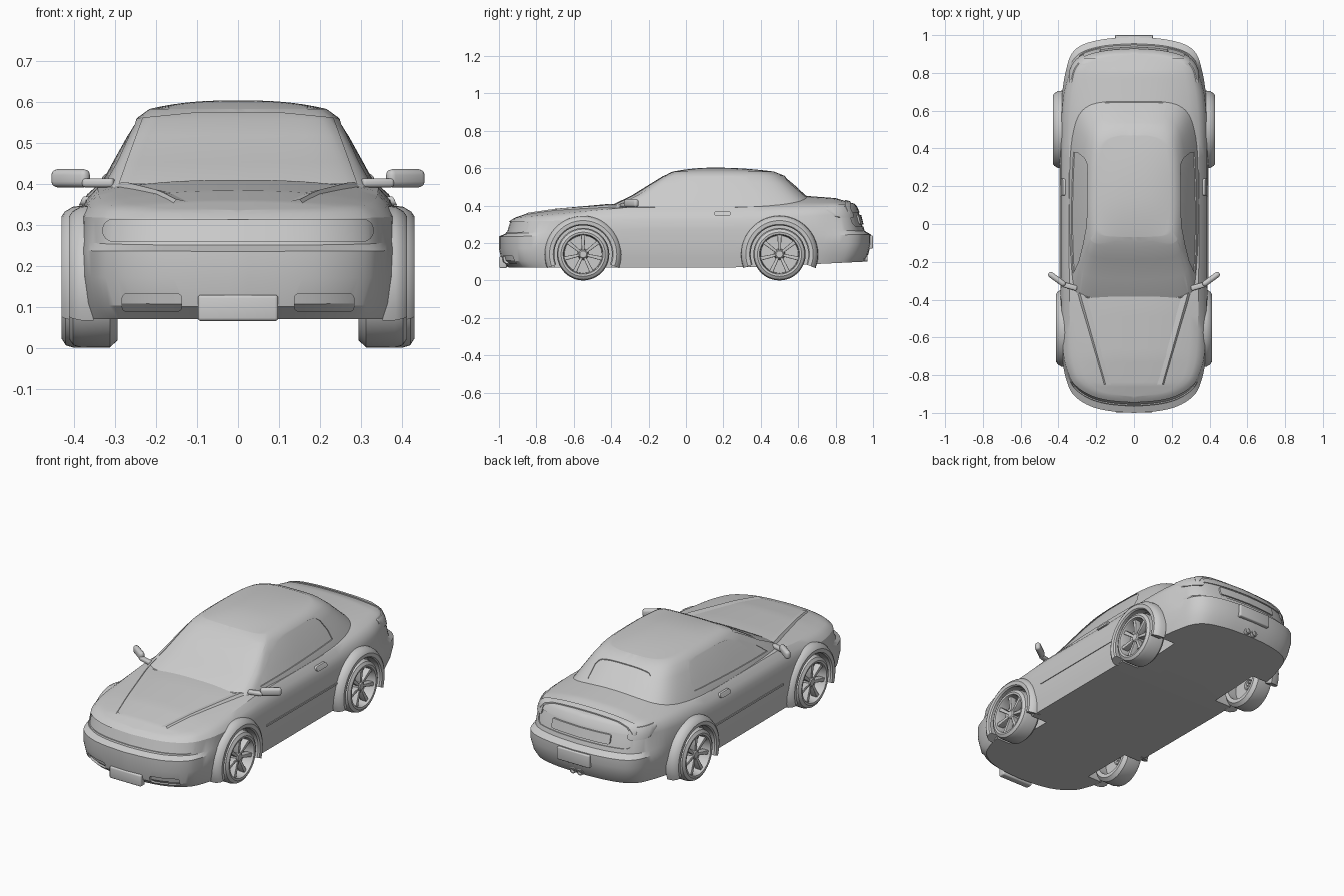
import bpy, bmesh, math
from mathutils import Vector, Matrix

if "Cube" in bpy.data.objects:
    bpy.data.objects.remove(bpy.data.objects["Cube"])

paint = bpy.data.materials.new("plain grey")
paint.use_nodes = True
GREY = (0.6, 0.6, 0.6, 1)
paint.diffuse_color = GREY
paint.node_tree.nodes["Principled BSDF"].inputs["Base Color"].default_value = GREY


def lerp(a, b, t):
    return a + (b - a) * t


def clamp(t):
    return max(0, min(1, t))


def table(points, t):
    """Linear lookup in a list of (t, value) pairs."""
    for (a, va), (b, vb) in zip(points, points[1:]):
        if t <= b:
            return lerp(va, vb, clamp((t - a) / (b - a)))
    return points[-1][1]


def smooth(points, steps):
    """Catmull-Rom resampling of a 2D polyline."""
    pts = [Vector(p) for p in points]
    out = []
    for i in range(len(pts) - 1):
        p0, p1, p2, p3 = pts[max(i - 1, 0)], pts[i], pts[i + 1], pts[min(i + 2, len(pts) - 1)]
        for k in range(steps):
            t = k / steps
            out.append(0.5 * (2 * p1 + (p2 - p0) * t + (2 * p0 - 5 * p1 + 4 * p2 - p3) * t**2
                              + (3 * p1 - p0 - 3 * p2 + p3) * t**3))
    return out + [pts[-1]]


def make(bm, name):
    mesh = bpy.data.meshes.new(name)
    bmesh.ops.recalc_face_normals(bm, faces=bm.faces)
    bm.to_mesh(mesh)
    bm.free()
    ob = bpy.data.objects.new(name, mesh)
    bpy.context.collection.objects.link(ob)
    return ob


def apply(ob, mod):
    bpy.context.view_layer.objects.active = ob
    bpy.ops.object.modifier_apply(modifier=mod.name)


def boolean(ob, other, op):
    mod = ob.modifiers.new("cut", 'BOOLEAN')
    mod.object, mod.operation, mod.solver = other, op, 'EXACT'
    apply(ob, mod)
    bpy.data.objects.remove(other)


def finish(ob, mirror=False, bevel=0, angle=30):
    if bevel:
        mod = ob.modifiers.new("round", 'BEVEL')
        mod.width, mod.segments = bevel, 3
        apply(ob, mod)
    if mirror:
        ob.modifiers.new("mirror", 'MIRROR')
    ob.data.materials.clear()
    ob.data.materials.append(paint)
    ob.data.shade_smooth()
    ob.data.set_sharp_from_angle(angle=math.radians(angle))
    return ob


def skin(name, rows, grow):
    """Half shell from rows of points, mirrored and closed, moved out by grow."""
    bm = bmesh.new()
    grid = [[bm.verts.new(p) for p in row] for row in rows]
    for a, b in zip(grid, grid[1:]):
        for j in range(len(a) - 1):
            bm.faces.new((a[j], a[j + 1], b[j + 1], b[j]))
    bmesh.ops.mirror(bm, geom=bm.verts[:] + bm.edges[:] + bm.faces[:], axis='X', merge_dist=1e-5)
    bmesh.ops.remove_doubles(bm, verts=bm.verts, dist=1e-5)
    bmesh.ops.dissolve_degenerate(bm, edges=bm.edges, dist=1e-5)
    bmesh.ops.recalc_face_normals(bm, faces=bm.faces)
    bm.normal_update()
    moves = [(v, v.co + v.normal * grow) for v in bm.verts]
    for v, co in moves:
        v.co = co
    return make(bm, name)


# Body: plan outline, and levels of (end x, mid x, front y, rear y, front z, mid z, rear z)
BODY_PLAN = smooth([(0, -1), (.13, -.99), (.23, -.965), (.31, -.915), (.35, -.85), (.378, -.72),
                    (.388, -.45), (.39, 0), (.39, .5), (.38, .7), (.358, .83), (.33, .91),
                    (.27, .96), (.15, .99), (0, 1)], 4)
BODY_LEVELS = [(.93, .96, -.95, .95, .07, .07, .10), (.97, .98, -.985, .975, .10, .12, .14),
               (1, 1, -1, .99, .17, .18, .20), (1, 1, -1, .99, .235, .24, .245),
               (.96, 1, -.965, .955, .25, .27, .265), (.95, .99, -.945, .93, .315, .325, .36),
               (.93, .95, -.93, .915, .327, .36, .395), (.90, .88, -.915, .90, .335, .39, .41)]
DECK = [(-.915, .335), (-.85, .358), (-.7, .383), (-.4, .41), (.1, .41), (.6, .455), (.8, .44), (.9, .41)]
ACROSS = [1 - k / 8 for k in range(1, 9)]


def body_shell(name, grow=0):
    rows = []
    for px, u in BODY_PLAN:
        end, tip = clamp((abs(u) - .35) / .65), clamp((abs(u) - .75) / .25)
        row = []
        for x_end, x_mid, front, rear, z_front, z_mid, z_rear in BODY_LEVELS:
            row.append((px * lerp(x_mid, x_end, tip), abs(u) * (front if u < 0 else rear),
                        lerp(z_mid, z_front if u < 0 else z_rear, end)))
        x, y, z = row[-1]
        top = max(z, table(DECK, y))
        row += [(x * s, y, lerp(top, z, s**2.5)) for s in ACROSS]
        rows.append([(0, *row[0][1:])] + row)
    return skin(name, rows, grow)


# Cabin: levels of (half width, front y, rear y, z)
CABIN_PLAN = smooth([(0, -1), (.45, -.99), (.75, -.965), (.9, -.9), (.96, -.75), (1, -.3), (1, .2),
                     (.97, .55), (.88, .8), (.7, .93), (.4, .99), (0, 1)], 4)
CABIN_LEVELS = [(.35, -.44, .74, .37), (.335, -.40, .70, .405), (.308, -.295, .645, .455),
                (.272, -.19, .575, .52), (.245, -.125, .525, .56), (.215, -.07, .47, .582)]


def cabin_shell(name, grow=0):
    rows, mid = [], .15
    for px, u in CABIN_PLAN:
        row = [(px * w, lerp(mid, front if u < 0 else rear, abs(u)), z)
               for w, front, rear, z in CABIN_LEVELS]
        x, y, z = row[-1]
        row += [(x * s, y, z + .021 * (1 - s**2.5) * (1 - u * u)) for s in ACROSS]
        rows.append([(0, *row[0][1:])] + row)
    return skin(name, rows, grow)


def prism(name, outline, axis, lo, hi):
    place = {'X': lambda a, b, t: (t, a, b), 'Y': lambda a, b, t: (a, t, b), 'Z': lambda a, b, t: (a, b, t)}[axis]
    bm = bmesh.new()
    ends = [[bm.verts.new(place(a, b, t)) for a, b in outline] for t in (lo, hi)]
    for ring in ends:
        bm.faces.new(ring)
    for i in range(len(outline)):
        bm.faces.new((ends[0][i - 1], ends[0][i], ends[1][i], ends[1][i - 1]))
    return make(bm, name)


def rounded(cx, cy, w, h, r, n=5):
    out = []
    for q, (sx, sy) in enumerate([(1, 1), (-1, 1), (-1, -1), (1, -1)]):
        for k in range(n):
            a = math.pi / 2 * (q + k / (n - 1))
            out.append((cx + sx * (w / 2 - r) + r * math.cos(a), cy + sy * (h / 2 - r) + r * math.sin(a)))
    return out


def inset(target, shell, outline, axis, lo, hi, depth):
    cutter = prism("cutter", outline, axis, lo, hi)
    boolean(cutter, shell("core", -depth), 'DIFFERENCE')
    boolean(target, cutter, 'DIFFERENCE')


def emboss(name, shell, outline, axis, lo, hi, height, mirror=False):
    ob = prism(name, outline, axis, lo, hi)
    boolean(ob, shell("skin", height), 'INTERSECT')
    finish(ob, mirror)


def lathe(name, profile, centre, start=0, sweep=math.tau, steps=48, closed=False):
    """Spin (x, radius) points about an axis along x."""
    bm = bmesh.new()
    vs = [bm.verts.new((x, r * math.cos(start), r * math.sin(start))) for x, r in profile]
    es = [bm.edges.new(p) for p in zip(vs, vs[1:])]
    if closed:
        es.append(bm.edges.new((vs[-1], vs[0])))
    bmesh.ops.spin(bm, geom=vs + es, axis=(1, 0, 0), cent=(0, 0, 0), angle=sweep, steps=steps)
    bmesh.ops.remove_doubles(bm, verts=bm.verts, dist=1e-5)
    bmesh.ops.holes_fill(bm, edges=[e for e in bm.edges if e.is_boundary], sides=len(profile)) if closed else None
    bmesh.ops.translate(bm, verts=bm.verts, vec=centre)
    return make(bm, name)


def box(name, centre, size, bevel, turn=0, mirror=False):
    bm = bmesh.new()
    bmesh.ops.create_cube(bm, size=1)
    bm.transform(Matrix.Translation(centre) @ Matrix.Rotation(turn, 4, 'Z') @ Matrix.Diagonal((*size, 1)))
    return finish(make(bm, name), mirror, bevel)


WHEELS = [("front", -.55, .412), ("rear", .50, .43)]
HUB_Z = .14

# Body with wheel wells, headlight band, air intakes and tail panel
body = body_shell("body")
for _, y, _ in WHEELS:
    for side in (-1, 1):
        well = lathe("well", [(.27, 0), (.27, .165), (.55, .165), (.55, 0)], (0, y, HUB_Z))
        well.data.transform(Matrix.Diagonal((side, 1, 1, 1)))
        well.data.flip_normals() if side < 0 else None
        boolean(body, well, 'DIFFERENCE')
inset(body, body_shell, rounded(0, .286, .66, .054, .026), 'Y', -1.1, -.8, .006)
inset(body, body_shell, rounded(0, .325, .58, .075, .03), 'Y', .8, 1.1, .005)
for side in (-1, 1):
    inset(body, body_shell, rounded(side * .21, .11, .145, .042, .01), 'Y', -1.1, -.8, .012)
finish(body, angle=28)

# Cabin with inset glass
cabin = cabin_shell("cabin")
inset(cabin, cabin_shell, [(-.29, .40), (.29, .40), (.232, .56), (.1, .573), (-.1, .573), (-.232, .56)],
      'Y', -.5, .0, .003)
side_glass = [(-.26, .405), (.38, .425), (.375, .47), (.35, .525), (.32, .548), (.27, .555),
              (.07, .555), (-.01, .545), (-.1, .51), (-.2, .455)]
inset(cabin, cabin_shell, side_glass, 'X', -.5, .5, .005)
inset(cabin, cabin_shell, rounded(0, .59, .34, .11, .03), 'Z', .4, .7, .004)
finish(cabin, angle=28)

# Trim following the body
emboss("door_handle", body_shell, rounded(.195, .358, .09, .022, .01), 'X', .3, .5, .01, True)
emboss("side_moulding", body_shell, rounded(.02, .222, .65, .01, .004), 'X', .3, .5, .004, True)
emboss("tail_centre_panel", body_shell, rounded(0, .325, .36, .05, .01), 'Y', .8, 1.1, .004)
emboss("tail_light", body_shell, rounded(.305, .365, .08, .06, .015), 'Y', .75, 1.1, .004, True)
emboss("boot_lip", body_shell, rounded(0, .865, .6, .03, .014), 'Z', .35, .5, .006)

# Bonnet creases
bm = bmesh.new()
edges = []
for k in range(9):
    t = k / 8
    x, y = lerp(.285, .15, t), lerp(-.37, -.85, t)
    z = table(DECK, y) - lerp(.012, .003, t)
    edges.append([bm.verts.new((x + dx, y, z + dz)) for dx, dz in ((-.03, 0), (0, .006), (.012, -.006))])
for a, b in zip(edges, edges[1:]):
    for j in range(2):
        bm.faces.new((a[j], a[j + 1], b[j + 1], b[j]))
finish(make(bm, "bonnet_crease"), True)

# Wheel arches, tyres, rims and spokes
for end, y, out in WHEELS:
    hub = (out, y, HUB_Z)
    arch = [(-.06, .207), (-.028, .204), (-.008, .192), (0, .18), (-.002, .16), (-.01, .154), (-.06, .154)]
    finish(lathe(end + "_wheel_arch", arch, hub, math.radians(-21), math.radians(222), 32, True), True)
    tyre = [(-.115, .10), (-.118, .122), (-.10, .139), (-.03, .14), (-.01, .134), (0, .118),
            (-.002, .107), (-.012, .103), (-.06, .10)]
    finish(lathe(end + "_tyre", tyre, hub, closed=True), True)
    finish(lathe(end + "_rim", [(-.06, .101), (-.06, .03), (-.02, .024), (-.015, .018), (-.015, 0)], hub), True)
    bm = bmesh.new()
    for k in range(7):
        made = bmesh.ops.create_cube(bm, size=1)["verts"]
        for v in made:
            wide = .022 if v.co.z > 0 else .014
            rise = -.012 if v.co.z > 0 else -.02
            v.co = (rise if v.co.x > 0 else -.05, v.co.y * wide, .104 if v.co.z > 0 else .012)
        bmesh.ops.rotate(bm, verts=made, matrix=Matrix.Rotation(math.tau * k / 7, 3, 'X'))
    bmesh.ops.translate(bm, verts=bm.verts, vec=hub)
    finish(make(bm, end + "_spokes"), True, .003)

# Door mirrors, number plates and exhausts
box("mirror_housing", (.408, -.292, .413), (.108, .03, .044), .014, math.radians(36), True)
box("mirror_stalk", (.34, -.33, .402), (.08, .028, .022), .008, math.radians(16), True)
box("front_plate", (0, -.978, .097), (.196, .04, .064), .008)
box("rear_plate", (0, .985, .205), (.2, .03, .07), .006)
for side in (-1, 1):
    pipe = [(-.12, 0), (-.12, .018), (0, .018), (0, .013), (-.04, .013), (-.04, 0)]
    exhaust = lathe("exhaust_pipe", pipe, (0, 0, 0), steps=20)
    exhaust.data.transform(Matrix.Translation((side * .022, .97, .118)) @ Matrix.Rotation(math.pi / 2, 4, 'Z'))
    finish(exhaust)
